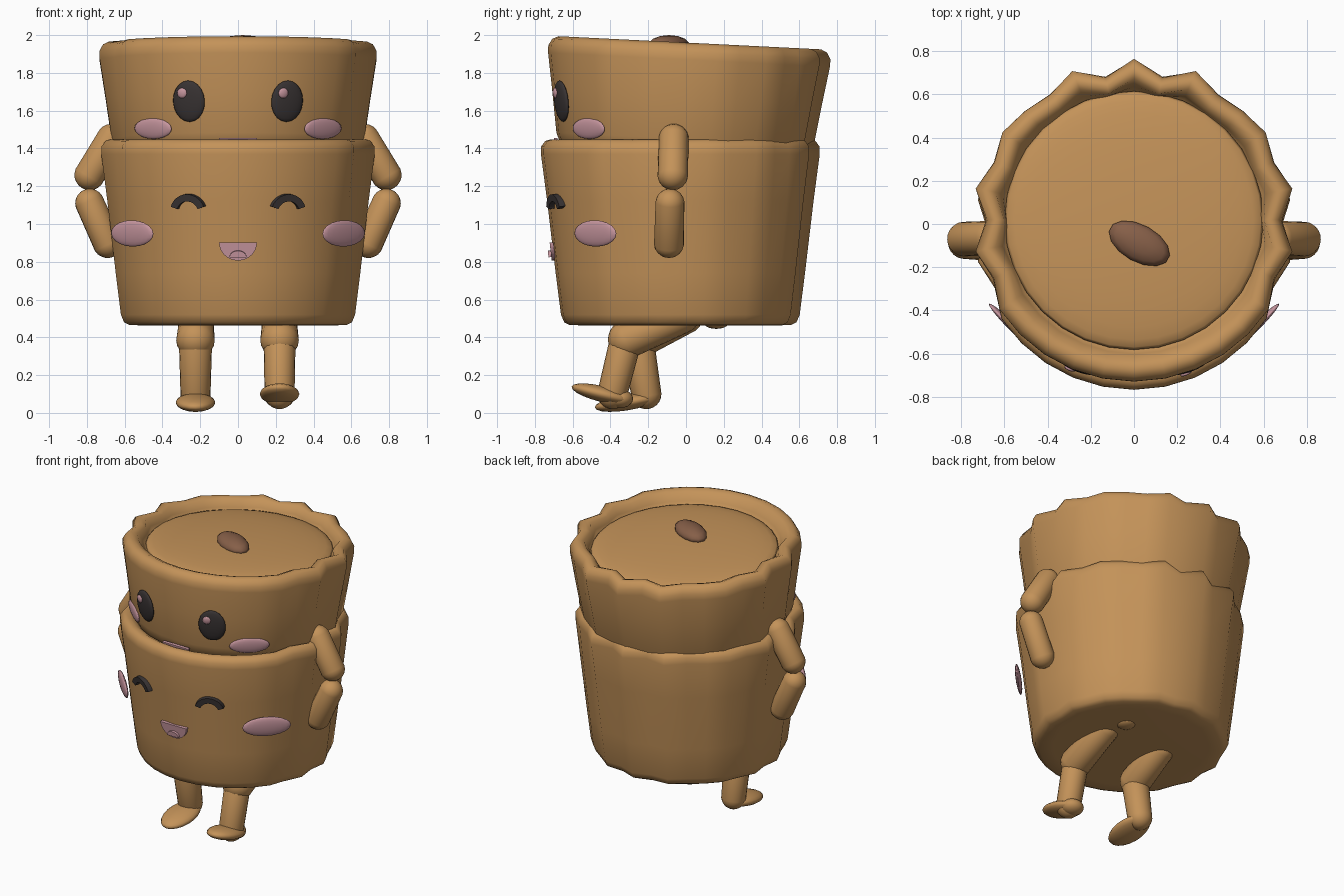
import bpy, bmesh, math
from mathutils import Vector, Matrix, Euler

if "Cube" in bpy.data.objects:
    bpy.data.objects.remove(bpy.data.objects["Cube"])


def material(name, rgb):
    m = bpy.data.materials.new(name)
    m.use_nodes = True
    m.diffuse_color = (*rgb, 1)
    m.node_tree.nodes["Principled BSDF"].inputs["Base Color"].default_value = (*rgb, 1)
    return m


TAN = material("caramel", (0.55, 0.29, 0.10))
PINK = material("blush_pink", (0.58, 0.31, 0.35))
DARK = material("soft_black", (0.04, 0.033, 0.033))
BROWN = material("bean_brown", (0.24, 0.115, 0.065))


def finish(name, bm, mat, matrix=Matrix(), smooth=True):
    bmesh.ops.recalc_face_normals(bm, faces=bm.faces)
    for f in bm.faces:
        f.smooth = smooth
    me = bpy.data.meshes.new(name)
    bm.to_mesh(me)
    bm.free()
    me.materials.append(mat)
    ob = bpy.data.objects.new(name, me)
    ob.matrix_world = matrix
    bpy.context.collection.objects.link(ob)
    return ob


def frame(loc, tilt=0.0, yaw=0.0):
    return Matrix.Translation(loc) @ Euler((tilt, 0, yaw)).to_matrix().to_4x4()


def ellipsoid(name, mat, matrix, size, offset=(0, 0, 0), segs=20):
    bm = bmesh.new()
    bmesh.ops.create_uvsphere(bm, u_segments=segs, v_segments=segs // 2, radius=1)
    bmesh.ops.scale(bm, vec=size, verts=bm.verts)
    bmesh.ops.translate(bm, vec=offset, verts=bm.verts)
    return finish(name, bm, mat, matrix)


def limb(name, a, b, ra, rb):
    """Capsule between two sphere centres."""
    a, b = Vector(a), Vector(b)
    bm = bmesh.new()
    bmesh.ops.create_uvsphere(bm, u_segments=20, v_segments=11, radius=1)
    for v in bm.verts:
        top = v.co.z > 0
        v.co *= rb if top else ra
        if top:
            v.co.z += (b - a).length
    rot = (b - a).to_track_quat('Z', 'Y').to_matrix().to_4x4()
    return finish(name, bm, TAN, Matrix.Translation(a) @ rot)


def plate(name, mat, outline, matrix, thick):
    """Flat outline in local x/z, extruded along local y."""
    bm = bmesh.new()
    face = bm.faces.new([bm.verts.new((x, -thick / 2, z)) for x, z in outline])
    out = bmesh.ops.extrude_face_region(bm, geom=[face])
    moved = [g for g in out["geom"] if isinstance(g, bmesh.types.BMVert)]
    bmesh.ops.translate(bm, vec=(0, thick, 0), verts=moved)
    return finish(name, bm, mat, matrix, smooth=False)


def arc(rx, rz, start, end, n=14):
    angles = [math.radians(start + (end - start) * i / n) for i in range(n + 1)]
    return [(rx * math.cos(t), rz * math.sin(t)) for t in angles]


# Flute depth, counted from the middle of the back towards each side
FLUTES = [0, .1, 0, .065, .045, .02, .065, 0, .09, 0, .06]
SEGS = 32


def cup(name, profile, matrix):
    """Lathe of (radius, height, flute strength), crimped at the back."""
    bm = bmesh.new()
    rings = []
    for r, z, strength in profile:
        ring = []
        for i in range(SEGS):
            j = min(i, SEGS - i)
            depth = FLUTES[j] if j < len(FLUTES) else 0
            rad = r * (1 - depth * strength)
            t = math.pi / 2 + math.tau * i / SEGS
            ring.append(bm.verts.new((rad * math.cos(t), rad * math.sin(t), z)))
        rings.append(ring)
    for lo, hi in zip(rings, rings[1:]):
        for i in range(SEGS):
            k = (i + 1) % SEGS
            bm.faces.new((lo[i], lo[k], hi[k], hi[i]))
    bm.faces.new(rings[0])
    bm.faces.new(rings[-1])
    return finish(name, bm, TAN, matrix)


# Lower and upper cups
cup("lower_cup", [(.50, .463, .3), (.585, .465, .4), (.615, .48, .5), (.632, .52, .5),
                  (.66, .74, .55), (.705, 1.12, .6), (.738, 1.37, .9), (.737, 1.41, 1),
                  (.715, 1.44, 1), (.685, 1.448, .9), (.65, 1.43, .6), (.60, 1.38, .2)],
    Matrix.Translation((0, -.03, 0)))
upper = frame((0, -.005, 1.45), tilt=-.05)
cup("upper_cup", [(.55, -.12, .3), (.64, -.1, .5), (.682, 0, .6), (.715, .22, .65),
                  (.747, .42, .9), (.748, .46, 1), (.728, .495, 1), (.695, .51, 1),
                  (.655, .495, .9), (.62, .45, .5), (.59, .40, .1)], upper)

# Domed filling and the bean on top
ellipsoid("filling", TAN, upper, (.60, .60, .06), (0, 0, .43), segs=32)
ellipsoid("top_bean", BROWN, frame((.025, -.09, 1.95), yaw=-.5), (.158, .088, .05), segs=14)

# Faces
mouth = arc(.1, .095, 180, 360)
tongue = arc(.045, .035, 0, 180)
for side, s in (("right", -1), ("left", 1)):
    eye = frame((s * .26, -.66, 1.65), .1, s * .37)
    ellipsoid(side + "_open_eye", DARK, eye, (.09, .022, .11))
    ellipsoid(side + "_eye_shine", PINK, eye, (.028, .01, .028), (-.03, -.019, .045), segs=12)
    ellipsoid(side + "_upper_cheek", PINK, frame((s * .45, -.515, 1.505), .1, s * .71),
              (.13, .016, .055))
    ellipsoid(side + "_lower_cheek", PINK, frame((s * .56, -.48, .95), .08, s * .78),
              (.158, .018, .07))
    brow = arc(.1, .1, 20, 160) + arc(.062, .062, 160, 20)
    plate(side + "_smiling_eye", DARK, brow, frame((s * .26, -.683, 1.06), .12, s * .38), .04)
plate("lower_mouth", PINK, mouth, frame((0, -.712, .902), .12), .02)
plate("tongue", PINK, tongue, frame((0, -.715, .825), .12), .026)
plate("upper_mouth", PINK, mouth, frame((0, -.69, 1.455), .1), .02)

# Arms
for side, s in (("right", -1), ("left", 1)):
    limb(side + "_upper_arm", (s * .785, -.07, 1.26), (s * .67, -.065, 1.45), .081, .08)
    limb(side + "_forearm", (s * .69, -.09, .9), (s * .785, -.085, 1.11), .08, .077)

# Legs: one stepping forward with its toe raised, one standing
limb("left_thigh", (.22, -.31, .39), (.22, -.02, .51), .103, .09)
limb("left_calf", (.22, -.39, .10), (.22, -.33, .34), .08, .085)
ellipsoid("left_foot", TAN, frame((.22, -.445, .1), -.24), (.105, .165, .042))
ellipsoid("left_heel", TAN, frame((.22, -.35, .075)), (.075, .07, .05))
ellipsoid("hip_nub", TAN, frame((.2, .16, .475)), (.06, .065, .03))
limb("right_thigh", (-.225, -.25, .39), (-.22, 0, .51), .103, .09)
limb("right_calf", (-.225, -.21, .10), (-.225, -.25, .34), .08, .088)
ellipsoid("right_foot", TAN, frame((-.225, -.315, .055), .16), (.105, .17, .042))
ellipsoid("right_heel", TAN, frame((-.225, -.21, .09)), (.075, .065, .055))
